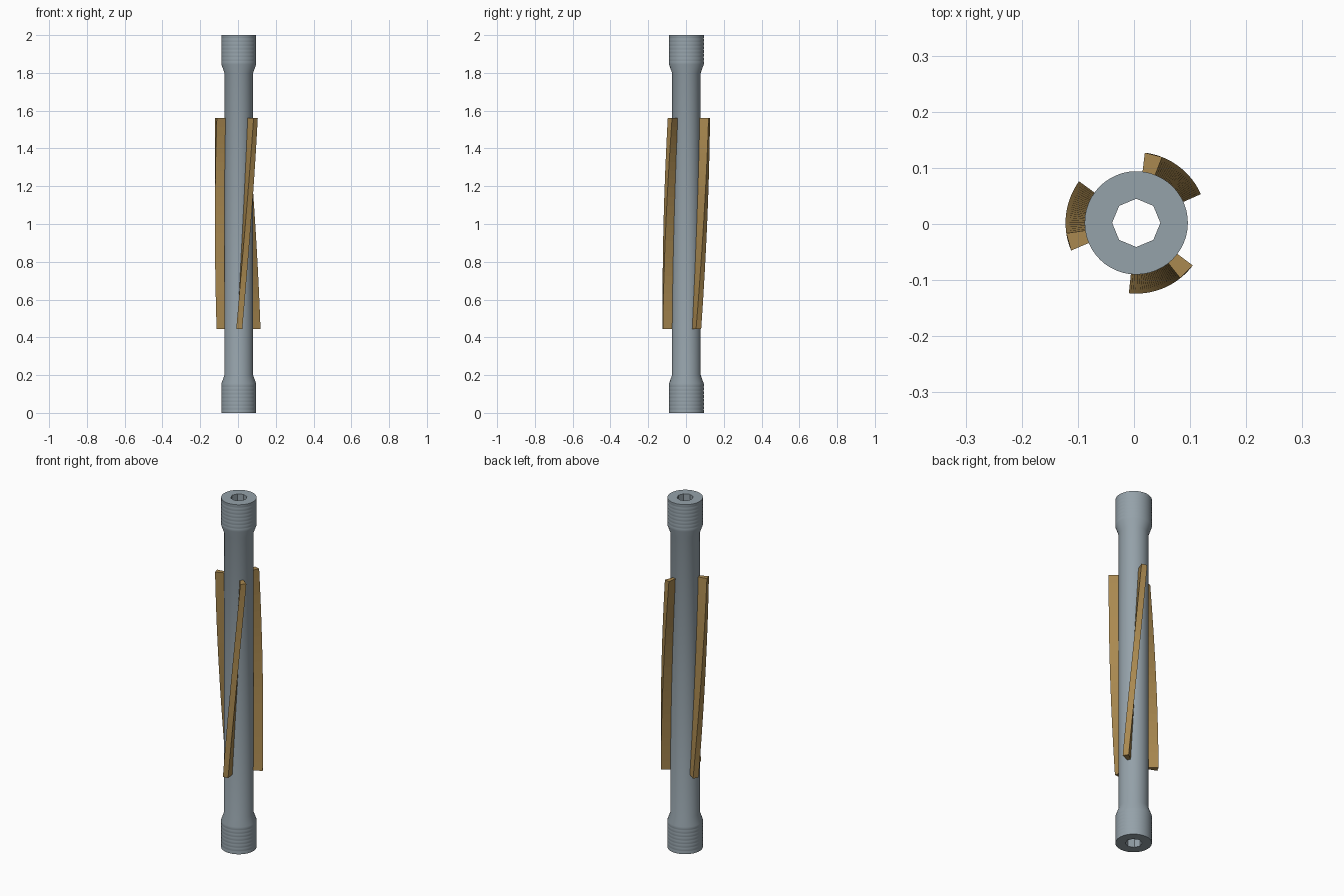
import bpy, bmesh
from math import sin, cos, pi, radians

if "Cube" in bpy.data.objects:
    bpy.data.objects.remove(bpy.data.objects["Cube"])

AXIS = (0.004, 0.002)
SIDES = 48


def material(name, rgb):
    m = bpy.data.materials.new(name)
    m.use_nodes = True
    m.diffuse_color = (*rgb, 1)
    m.node_tree.nodes["Principled BSDF"].inputs["Base Color"].default_value = (*rgb, 1)
    return m


steel = material("steel grey", (0.30, 0.36, 0.40))
bronze = material("bronze", (0.40, 0.25, 0.08))


def finish(bm, name, mat):
    bmesh.ops.recalc_face_normals(bm, faces=bm.faces)
    mesh = bpy.data.meshes.new(name)
    bm.to_mesh(mesh)
    bm.free()
    mesh.materials.append(mat)
    ob = bpy.data.objects.new(name, mesh)
    ob.location = (*AXIS, 0)
    bpy.context.collection.objects.link(ob)
    return ob


def skin(bm, rings, closed=False):
    """Join rings of vertices with quads."""
    n = len(rings[0])
    for a, b in zip(rings, rings[1:] + (rings[:1] if closed else [])):
        for i in range(n):
            j = (i + 1) % n
            bm.faces.new((a[i], a[j], b[j], b[i]))


def ring(bm, radius, z, octagon=False):
    verts = []
    for i in range(SIDES):
        a = 2 * pi * i / SIDES
        r = radius
        if octagon:
            r *= cos(pi / 8) / cos(a % (pi / 4) - pi / 8)
        verts.append(bm.verts.new((r * cos(a), r * sin(a), z)))
    return verts


# Hollow shaft: grooved collar, taper, then the same mirrored in height
collar = [(0.092, 0.0)]
for k in range(7):
    z = 0.014 + k * 0.02
    collar += [(0.092, z), (0.0912, z + 0.003), (0.092, z + 0.006)]
collar += [(0.092, 0.155), (0.076, 0.2)]
profile = collar + [(r, 2 - z) for r, z in reversed(collar)]

bm = bmesh.new()
rings = [ring(bm, r, z) for r, z in profile]
rings += [ring(bm, 0.043, 2, True), ring(bm, 0.043, 0, True)]
skin(bm, rings, closed=True)
shaft = finish(bm, "hollow_shaft", steel)
bpy.context.view_layer.objects.active = shaft
shaft.select_set(True)
bpy.ops.object.shade_smooth_by_angle(angle=radians(35))
shaft.select_set(False)

# Three twisted blades wrapped round the shaft
STEPS = 24
for n, name in enumerate(("back_blade", "right_blade", "front_blade")):
    bm = bmesh.new()
    rings = []
    for s in range(STEPS + 1):
        t = s / STEPS
        start = radians(24 + 120 * n + 44.5 * t)
        end = start + radians(14.5)
        z = 0.445 + 1.115 * t
        corners = ((0.07, start), (0.126, start), (0.126, end), (0.07, end))
        rings.append([bm.verts.new((r * cos(a), r * sin(a), z)) for r, a in corners])
    skin(bm, rings)
    bm.faces.new(rings[0])
    bm.faces.new(rings[-1])
    finish(bm, name, bronze)
